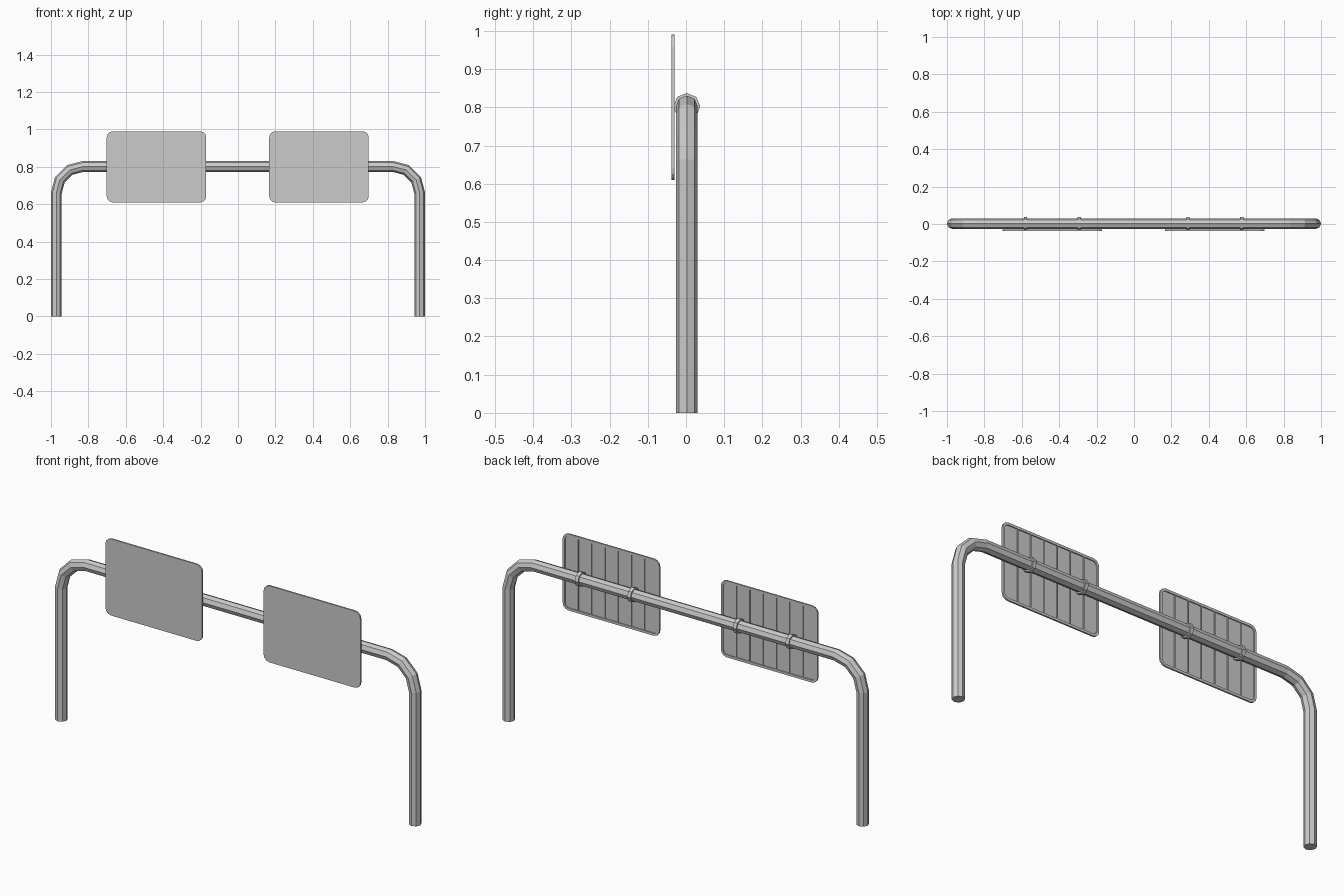
import bpy, bmesh
from math import sin, cos, pi
from mathutils import Vector

if "Cube" in bpy.data.objects:
    bpy.data.objects.remove(bpy.data.objects["Cube"])

POLE_Y, BEAM_Z, POLE_R = 0.002, 0.802, 0.0285
SIGN_W, SIGN_H, SIGN_Z = 0.532, 0.38, 0.80
FRONT_Y, PANEL_Y, RIM_Y = -0.038, -0.035, -0.030


def make_object(name, bm):
    bmesh.ops.recalc_face_normals(bm, faces=bm.faces)
    mesh = bpy.data.meshes.new(name)
    bm.to_mesh(mesh)
    bm.free()
    ob = bpy.data.objects.new(name, mesh)
    bpy.context.collection.objects.link(ob)
    return ob


def bridge(bm, a, b):
    n = len(a)
    for i in range(n):
        bm.faces.new((a[i], a[(i + 1) % n], b[(i + 1) % n], b[i]))


def octagon_sweep(name, path, radius):
    """Sweep an octagon along a path in the xz plane with mitred joints."""
    bm = bmesh.new()
    rings = []
    for i, p in enumerate(path):
        d_in = (p - path[i - 1]).normalized() if i else None
        d_out = (path[i + 1] - p).normalized() if i < len(path) - 1 else d_in
        d_in = d_in or d_out
        tangent = (d_in + d_out).normalized()
        side = Vector((-tangent.z, 0, tangent.x)) / tangent.dot(d_in)
        rings.append([bm.verts.new(p + radius * (side * cos(k * pi / 4)
                      + Vector((0, sin(k * pi / 4), 0)))) for k in range(8)])
    for a, b in zip(rings, rings[1:]):
        bridge(bm, a, b)
    bm.faces.new(rings[0])
    bm.faces.new(rings[-1])
    return make_object(name, bm)


def rounded_loop(bm, cx, y, inset):
    """Rounded rectangle outline facing the y axis."""
    r = 0.032 - inset
    hw, hh = SIGN_W / 2 - 0.032, SIGN_H / 2 - 0.032
    verts = []
    for q, (sx, sz) in enumerate(((1, 1), (-1, 1), (-1, -1), (1, -1))):
        for s in range(4):
            a = q * pi / 2 + s * pi / 6
            verts.append(bm.verts.new((cx + sx * hw + r * cos(a), y,
                                       SIGN_Z + sz * hh + r * sin(a))))
    return verts


def sign_panel(name, cx):
    """Flat front, raised rim around a recessed back."""
    bm = bmesh.new()
    loops = [rounded_loop(bm, cx, y, inset) for y, inset in
             ((FRONT_Y, 0), (RIM_Y, 0), (RIM_Y, 0.012), (PANEL_Y, 0.012))]
    for a, b in zip(loops, loops[1:]):
        bridge(bm, a, b)
    bm.faces.new(loops[0])
    bm.faces.new(loops[-1])
    return make_object(name, bm)


def box(name, centre, size):
    bm = bmesh.new()
    bmesh.ops.create_cube(bm, size=1)
    bmesh.ops.scale(bm, vec=size, verts=bm.verts)
    bmesh.ops.translate(bm, vec=centre, verts=bm.verts)
    return make_object(name, bm)


# Bent pole: two legs, three-segment corners, one beam
leg_x, bend = 1 - POLE_R, 0.142
right = [Vector((leg_x, POLE_Y, 0))]
for k in range(4):
    a = k * pi / 6
    right.append(Vector((leg_x - bend + bend * cos(a), POLE_Y,
                         BEAM_Z - bend + bend * sin(a))))
left = [Vector((-p.x, p.y, p.z)) for p in reversed(right)]
octagon_sweep("pole_frame", right + left, POLE_R)

# Signs with back ribs and pole clamps
for side, cx in (("left", -0.436), ("right", 0.433)):
    sign_panel(f"{side}_sign_panel", cx)
    for i in range(6):
        x = cx + (i - 2.5) * 0.073
        box(f"{side}_rib_{i + 1}", (x, (PANEL_Y + RIM_Y) / 2 - 0.0005, SIGN_Z),
            (0.004, RIM_Y - PANEL_Y, SIGN_H - 0.024))
    for i, dx in enumerate((-0.144, 0.144)):
        ends = [Vector((cx + dx + e, POLE_Y, BEAM_Z)) for e in (-0.009, 0.009)]
        octagon_sweep(f"{side}_clamp_{i + 1}", ends, 0.0355)
